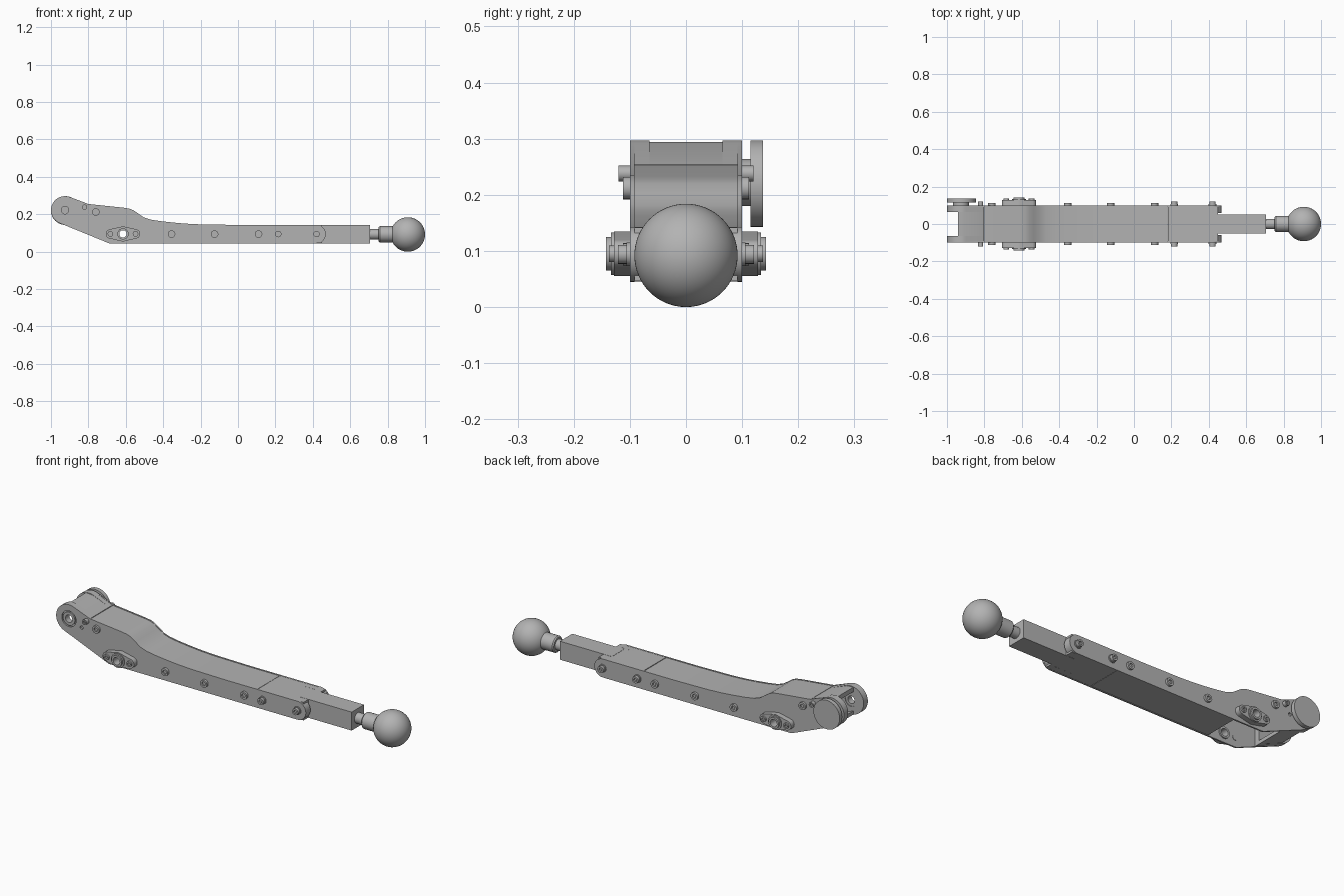
import bpy, bmesh
from math import sin, cos, pi, radians
from mathutils import Vector
from mathutils.geometry import convex_hull_2d

if "Cube" in bpy.data.objects:
    bpy.data.objects.remove(bpy.data.objects["Cube"], do_unlink=True)

GREY = (0.45, 0.45, 0.45, 1)
metal = bpy.data.materials.new("grey metal")
metal.use_nodes = True
metal.diffuse_color = GREY
metal.node_tree.nodes["Principled BSDF"].inputs["Base Color"].default_value = GREY
parts = []


def finish(name, bm):
    bmesh.ops.remove_doubles(bm, verts=bm.verts, dist=1e-5)
    bmesh.ops.recalc_face_normals(bm, faces=bm.faces)
    me = bpy.data.meshes.new(name)
    bm.to_mesh(me)
    bm.free()
    me.materials.append(metal)
    ob = bpy.data.objects.new(name, me)
    bpy.context.scene.collection.objects.link(ob)
    parts.append(ob)
    return ob


def prism(name, pts, y0, y1):
    """Extrude an (x, z) outline from y0 to y1."""
    bm = bmesh.new()
    face = bm.faces.new([bm.verts.new((x, y0, z)) for x, z in pts])
    out = bmesh.ops.extrude_face_region(bm, geom=[face])
    verts = [v for v in out["geom"] if isinstance(v, bmesh.types.BMVert)]
    bmesh.ops.translate(bm, verts=verts, vec=(0, y1 - y0, 0))
    return finish(name, bm)


def box(name, x0, x1, y, z0, z1):
    return prism(name, [(x0, z0), (x1, z0), (x1, z1), (x0, z1)], -y, y)


def lathe(name, prof, x=0, z=0, side=1, along_x=False, n=32):
    """Revolve (radius, distance) points about a y or x axis."""
    bm = bmesh.new()
    rings = []
    for r, t in prof:
        ring = []
        for i in range(n):
            a, b = r * cos(2 * pi * i / n), r * sin(2 * pi * i / n)
            ring.append(bm.verts.new((t, a, z + b) if along_x else (x + a, side * t, z + b)))
        rings.append(ring)
    pairs = list(zip(rings, rings[1:]))
    if prof[0][0] > 0:
        pairs.append((rings[-1], rings[0]))
    for p, q in pairs:
        for i in range(n):
            j = (i + 1) % n
            bm.faces.new((p[i], p[j], q[j], q[i]))
    return finish(name, bm)


def disc(name, r, t0, t1, x, z, side):
    return lathe(name, [(0, t0), (r, t0), (r, t1), (0, t1)], x, z, side)


def tube(name, r, hole, t0, t1, x, z, side):
    return lathe(name, [(hole, t0), (r, t0), (r, t1), (hole, t1)], x, z, side)


def bolt(name, r, top, x, z, side):
    """Cap screw with a round socket."""
    return lathe(name, [(0, 0.09), (r, 0.09), (r, top), (r * 0.5, top),
                        (r * 0.5, top - 0.008), (0, top - 0.008)], x, z, side, n=20)


def drill(ob, r, x, z):
    """Cut a round hole along y."""
    cutter = disc("cutter", r, -0.3, 0.3, x, z, 1)
    parts.remove(cutter)
    mod = ob.modifiers.new("hole", "BOOLEAN")
    mod.operation, mod.solver, mod.object = "DIFFERENCE", "EXACT", cutter
    bpy.context.view_layer.update()
    graph = bpy.context.evaluated_depsgraph_get()
    mesh = bpy.data.meshes.new_from_object(ob.evaluated_get(graph))
    ob.modifiers.clear()
    ob.data = mesh
    bpy.data.objects.remove(cutter, do_unlink=True)


def arc(cx, cz, r, a0, a1, n=20):
    angles = [radians(a0 + (a1 - a0) * i / n) for i in range(n + 1)]
    return [(cx + r * cos(a), cz + r * sin(a)) for a in angles]


def hull(circles):
    pts = [Vector(p) for c in circles for p in arc(*c, 0, 351, 39)]
    return [tuple(pts[i]) for i in convex_hull_2d(pts)]


# Shared outline
PIVOT = (-0.925, 0.222)
HUB = (-0.615, 0.095)
BOTTOM, TOP, MID = 0.045, 0.143, 0.094
slope = [(0.18, TOP), (0, TOP), (-0.2, 0.146), (-0.28, 0.15), (-0.35, 0.156), (-0.42, 0.164),
         (-0.47, 0.172), (-0.505, 0.184), (-0.535, 0.205), (-0.56, 0.222), (-0.58, 0.23),
         (-0.61, 0.235), (-0.8, 0.255)]
tip = arc(*PIVOT, 0.075, 69, 248)
outline = arc(0.42, MID, 0.049, -90, 90) + slope + tip + [(-0.69, BOTTOM)]

# Core: solid beam, with a thin cover over the open hub bay
lid = [(x, z - 0.002) for x, z in slope]
under = [(-0.8, 0.238), (-0.61, 0.218), (-0.56, 0.19), (-0.52, 0.16), (-0.52, BOTTOM + 0.002),
         (0.18, BOTTOM + 0.002)]
prism("arm_core", lid + under, -0.092, 0.092)

# Socket block and square extension
box("socket_block", 0.183, 0.45, 0.092, BOTTOM + 0.001, TOP - 0.001)
box("square_bar", 0.4, 0.705, 0.052, BOTTOM, TOP)

# Tip block shell, open at the end
prism("tip_roof", [(-0.94, 0.294), (-0.9, 0.291), (-0.803, 0.254), (-0.803, 0.235),
                   (-0.9, 0.268), (-0.94, 0.27)], -0.092, 0.092)
prism("tip_floor", [(-0.94, 0.149), (-0.803, 0.093), (-0.803, 0.112), (-0.94, 0.168)],
      -0.092, 0.092)

for side, label in ((-1, "front"), (1, "back")):
    # Side plate with its holes
    plate = prism(label + "_side_plate", outline, side * 0.092, side * 0.1)
    drill(plate, 0.02, *HUB)
    drill(plate, 0.042, *PIVOT)
    drill(plate, 0.009, -0.85, 0.195)

    # Thick ear around the bar and cheek at the tip
    prism(label + "_ear", arc(0.42, MID, 0.0485, -90, 90) + [(0.3, TOP - 0.001), (0.3, BOTTOM + 0.001)],
          side * 0.06, side * 0.093)
    cheek = prism(label + "_tip_cheek", tip + [(-0.803, 0.093), (-0.803, 0.254)],
                  side * 0.065, side * 0.092)
    drill(cheek, 0.034, *PIVOT)
    tube(label + "_bearing", 0.035, 0.02, 0.068, 0.1, *PIVOT, side)

    # Hub flange, sleeve and screws
    hx, hz = HUB
    flange = prism(label + "_hub_flange",
                   hull([(hx, hz, 0.04), (hx - 0.067, hz, 0.025), (hx + 0.067, hz, 0.025)]),
                   side * 0.1, side * 0.128)
    drill(flange, 0.02, *HUB)
    tube(label + "_hub_collar", 0.038, 0.02, 0.126, 0.134, hx, hz, side)
    tube(label + "_hub_sleeve", 0.03, 0.0195, 0.085, 0.143, hx, hz, side)
    for dx in (-0.067, 0.067):
        bolt(label + "_flange_bolt", 0.015, 0.137, hx + dx, hz, side)

    # Plate bolts
    for x in (-0.355, -0.125, 0.11):
        bolt(label + "_plate_bolt", 0.02, 0.112, x, MID, side)
    for x in (0.215, 0.42):
        tube(label + "_bolt_washer", 0.021, 0.01, 0.095, 0.106, x, MID, side)
        bolt(label + "_end_bolt", 0.017, 0.121, x, MID, side)
    bolt(label + "_tip_bolt", 0.02, 0.112, -0.76, 0.212, side)
    bolt(label + "_tip_bolt", 0.014, 0.12, -0.82, 0.238, side)

# Round cap on the back of the pivot
disc("pivot_stem", 0.042, 0.07, 0.116, *PIVOT, 1)
lathe("pivot_cap", [(0, 0.115), (0.077, 0.115), (0.077, 0.137), (0, 0.137)],
      -0.923, 0.22, 1, n=64)

# Ball joint
lathe("ball_neck", [(0, 0.69), (0.028, 0.69), (0.028, 0.752), (0.038, 0.752), (0.043, 0.758),
                    (0.043, 0.86), (0, 0.86)], z=0.093, along_x=True)
R = 0.092
ball = [(max(0, R * sin(pi * i / 32)), 0.908 - R * cos(pi * i / 32)) for i in range(33)]
lathe("ball", ball, z=R, along_x=True, n=64)

# Smooth shading with sharp edges kept
bpy.ops.object.select_all(action="DESELECT")
for ob in parts:
    ob.select_set(True)
bpy.context.view_layer.objects.active = parts[0]
bpy.ops.object.shade_smooth_by_angle(angle=radians(30))
